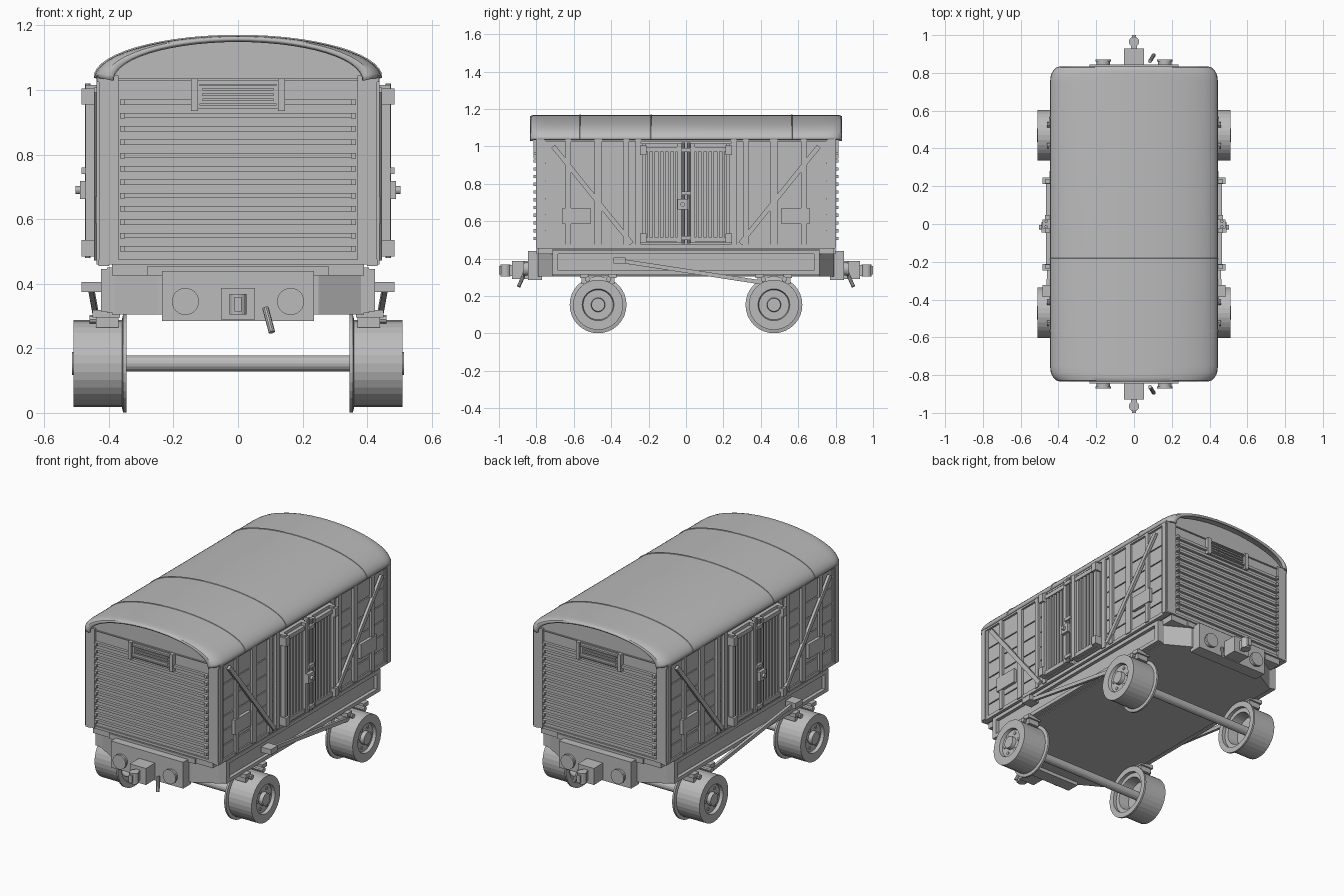
import bpy, bmesh, math
from mathutils import Vector, Matrix

cube = bpy.data.objects.get("Cube")
if cube:
    bpy.data.objects.remove(cube)

grey = bpy.data.materials.new("plain_grey")
grey.use_nodes = True
tone = (0.5, 0.5, 0.5, 1)
grey.diffuse_color = tone
grey.node_tree.nodes["Principled BSDF"].inputs["Base Color"].default_value = tone


def finish(name, bm, mirror="", smooth=False):
    """Turn a bmesh into a named object, mirrored over the given axes."""
    mesh = bpy.data.meshes.new(name)
    bm.to_mesh(mesh)
    bm.free()
    mesh.materials.append(grey)
    obj = bpy.data.objects.new(name, mesh)
    bpy.context.collection.objects.link(obj)
    if mirror:
        mod = obj.modifiers.new("mirror", "MIRROR")
        mod.use_axis = ["x" in mirror, "y" in mirror, False]
        mod.use_mirror_merge = False
    if smooth:
        bpy.ops.object.select_all(action="DESELECT")
        obj.select_set(True)
        bpy.context.view_layer.objects.active = obj
        bpy.ops.object.shade_smooth_by_angle(angle=math.radians(30))
    return obj


def box(bm, x, y, z):
    """Box from (low, high) pairs on each axis."""
    lo, hi = zip(x, y, z)
    mid = [(a + b) / 2 for a, b in zip(lo, hi)]
    size = [b - a for a, b in zip(lo, hi)]
    bmesh.ops.create_cube(bm, size=1, matrix=Matrix.Translation(mid) @ Matrix.Diagonal((*size, 1)))


def around(c, w):
    return (c - w / 2, c + w / 2)


def span(p, q):
    """Frame at the middle of p-q with its z axis along the line."""
    p, q = Vector(p), Vector(q)
    d = q - p
    return Matrix.Translation((p + q) / 2) @ d.to_track_quat("Z", "X").to_matrix().to_4x4(), d.length


def rod(bm, p, q, r, sides=16):
    m, length = span(p, q)
    bmesh.ops.create_cone(bm, cap_ends=True, segments=sides, radius1=r, radius2=r, depth=length, matrix=m)


def brace(bm, p, q, width, thick):
    """Flat bar running in the side plane, thin along x."""
    m, length = span(p, q)
    # work out which local axis is closest to x
    along_x = abs(m.col[0].x) > abs(m.col[1].x)
    size = (thick, width, length, 1) if along_x else (width, thick, length, 1)
    bmesh.ops.create_cube(bm, size=1, matrix=m @ Matrix.Diagonal(size))


def prism(bm, points, offset):
    """Extrude a flat polygon by an offset vector."""
    face = bm.faces.new([bm.verts.new(p) for p in points])
    new = bmesh.ops.extrude_face_region(bm, geom=[face])["geom"]
    bmesh.ops.translate(bm, verts=[v for v in new if isinstance(v, bmesh.types.BMVert)], vec=offset)
    bmesh.ops.recalc_face_normals(bm, faces=bm.faces)


def roof_arc(y, sx=1, drop=0, steps=28):
    return [(0.445 * sx * math.cos(math.pi * i / steps), y,
             1.037 - drop + 0.131 * math.sin(math.pi * i / steps)) for i in range(steps + 1)]


def loft(bm, arcs):
    rings = [[bm.verts.new(p) for p in arc] for arc in arcs]
    for a, b in zip(rings, rings[1:]):
        for j in range(len(a) - 1):
            bm.faces.new((a[j], b[j], b[j + 1], a[j + 1]))


# Roof shell with rounded corners
corner = [(-0.835, 0.875, 0.008), (-0.828, 0.925, 0.003), (-0.81, 0.965, 0), (-0.785, 0.99, 0), (-0.75, 1, 0)]
rings = corner + [(-y, s, d) for y, s, d in reversed(corner)]
bm = bmesh.new()
loft(bm, [roof_arc(*r) for r in rings])
roof = finish("roof", bm, smooth=True)
shell = roof.modifiers.new("thickness", "SOLIDIFY")
shell.thickness, shell.offset = 0.014, -1

# Roof seams
bm = bmesh.new()
for y in (-0.565, -0.185, 0.565):
    loft(bm, [roof_arc(y - 0.004), roof_arc(y - 0.003, 1.004, -0.003),
              roof_arc(y + 0.003, 1.004, -0.003), roof_arc(y + 0.004)])
finish("roof_seams", bm, smooth=True)

# Body with arched gables
bm = bmesh.new()
arch = roof_arc(-0.79, 0.935, 0.018)
prism(bm, [(0.416, -0.79, 0.46)] + arch + [(-0.416, -0.79, 0.46)], (0, 1.58, 0))
finish("body", bm)

# Side planks, separated by narrow gaps
bm = bmesh.new()
levels = [0.465, 0.55, 0.635, 0.72, 0.815, 0.91, 1.035]
for low, high in zip(levels, levels[1:]):
    box(bm, (0.41, 0.424), (0.24, 0.77), (low + 0.003, high - 0.003))
finish("side_planks", bm, "xy")

# Corner posts, side posts and rails
bm = bmesh.new()
box(bm, (0.37, 0.43), (0.75, 0.802), (0.46, 1.045))
box(bm, (0.39, 0.438), (0.765, 0.795), (0.46, 1.04))
for y, w in ((0.63, 0.028), (0.47, 0.04), (0.32, 0.028), (0.255, 0.03)):
    box(bm, (0.41, 0.438), around(y, w), (0.465, 1.04))
box(bm, (0.4, 0.432), (0, 0.8), (0.455, 0.475))
box(bm, (0.4, 0.436), (0, 0.8), (1.025, 1.045))
finish("side_frame", bm, "xy")

bm = bmesh.new()
brace(bm, (0.438, 0.71, 1), (0.438, 0.29, 0.48), 0.025, 0.016)
finish("diagonal_braces", bm, "xy")

bm = bmesh.new()
box(bm, (0.42, 0.442), (0.51, 0.66), (0.585, 0.67))
finish("side_plates", bm, "xy")

# Doors: frame, upright slats and hinge corners
bm = bmesh.new()
box(bm, (0.41, 0.445), (0.015, 0.24), (0.485, 1.015))
for y in (0.036, 0.225):
    box(bm, (0.42, 0.472), around(y, 0.022), (0.485, 1.015))
for z in (0.5, 0.985):
    box(bm, (0.42, 0.466), (0.03, 0.235), around(z, 0.024))
for i in range(6):
    box(bm, (0.43, 0.46), around(0.06 + i * 0.028, 0.014), (0.5, 0.985))
for z in (0.51, 0.98):
    box(bm, (0.44, 0.485), around(0.228, 0.034), around(z, 0.05))
finish("doors", bm, "xy")

# Door lock bars and latch
bm = bmesh.new()
for y in (-0.014, 0.014):
    rod(bm, (0.465, y, 0.48), (0.465, y, 1.02), 0.009, 10)
for z in (0.51, 0.75, 0.98):
    box(bm, (0.44, 0.484), around(0, 0.05), around(z, 0.02))
box(bm, (0.44, 0.49), around(-0.018, 0.055), around(0.69, 0.055))
rod(bm, (0.48, -0.018, 0.69), (0.504, -0.018, 0.69), 0.012)
finish("door_latch", bm, "x")

# End wall louvres with end blocks
bm = bmesh.new()
for i in range(12):
    z = 0.508 + i * 0.0413
    box(bm, (-0.35, 0.35), (0.78, 0.806), around(z, 0.016))
    for x in (-0.358, 0.358):
        box(bm, around(x, 0.016), (0.78, 0.815), around(z, 0.017))
box(bm, (-0.37, 0.37), (0.78, 0.796), (1.03, 1.036))
box(bm, (-0.37, 0.37), (0.78, 0.8), (0.46, 0.475))
finish("end_louvres", bm, "y")

# Vent on each gable
bm = bmesh.new()
for x in (-0.135, 0.135):
    box(bm, around(x, 0.022), (0.78, 0.815), (0.935, 1.035))
box(bm, (-0.13, 0.13), (0.78, 0.802), (0.943, 1.03))
for z in (0.955, 1.016):
    box(bm, (-0.12, 0.12), (0.78, 0.814), around(z, 0.006))
for i in range(3):
    box(bm, (-0.11, 0.11), (0.78, 0.811), around(0.97 + i * 0.016, 0.008))
finish("gable_vent", bm, "y")

# Underframe with cut corners
bm = bmesh.new()
quarter = [(0.39, 0.71), (0.25, 0.79)]
outline = quarter + [(-x, y) for x, y in reversed(quarter)]
outline += [(-x, -y) for x, y in outline]
prism(bm, [(x, y, 0.305) for x, y in outline], (0, 0, 0.12))
box(bm, (-0.39, 0.39), (-0.79, 0.79), (0.425, 0.462))
finish("underframe", bm)

# Side beams with raised edges
bm = bmesh.new()
box(bm, (0.37, 0.405), (-0.715, 0.715), (0.31, 0.45))
for z in (0.325, 0.435):
    box(bm, (0.38, 0.425), (-0.715, 0.715), around(z, 0.022))
for y in (-0.7, 0.7):
    box(bm, (0.38, 0.425), around(y, 0.03), (0.315, 0.445))
finish("side_beams", bm, "x")

# End beams, buffers and couplers
bm = bmesh.new()
box(bm, (-0.235, 0.235), (0.77, 0.845), (0.285, 0.44))
box(bm, (-0.28, 0.28), (0.77, 0.8), (0.425, 0.455))
finish("end_beams", bm, "y")

bm = bmesh.new()
rod(bm, (0.163, 0.84, 0.345), (0.163, 0.862, 0.345), 0.036, 24)
rod(bm, (0.163, 0.86, 0.345), (0.163, 0.872, 0.345), 0.042, 24)
finish("buffers", bm, "xy")

bm = bmesh.new()
box(bm, (-0.052, 0.052), (0.84, 0.93), (0.29, 0.387))
box(bm, around(0, 0.03), (0.92, 0.97), around(0.337, 0.06))
rod(bm, (0, 0.965, 0.305), (0, 0.965, 0.368), 0.027)
box(bm, around(0, 0.022), (0.96, 1), around(0.337, 0.045))
finish("couplers", bm, "y")

bm = bmesh.new()
rod(bm, (0.085, 0.862, 0.325), (0.105, 0.895, 0.25), 0.01, 10)
finish("brake_hoses", bm, "y")

# Wheels: turned profile of (x, radius) pairs
bm = bmesh.new()
profile = [(0.43, 0), (0.43, 0.09), (0.366, 0.095), (0.366, 0.12), (0.345, 0.12), (0.345, 0.152),
           (0.356, 0.152), (0.36, 0.134), (0.51, 0.134), (0.51, 0.085), (0.492, 0.08),
           (0.492, 0.038), (0.514, 0.035), (0.514, 0)]
verts = [bm.verts.new((x, 0, r)) for x, r in profile]
edges = [bm.edges.new(pair) for pair in zip(verts, verts[1:])]
bmesh.ops.spin(bm, geom=verts + edges, cent=(0, 0, 0), axis=(1, 0, 0), angle=math.tau, steps=32)
bmesh.ops.remove_doubles(bm, verts=bm.verts, dist=0.0001)
bmesh.ops.recalc_face_normals(bm, faces=bm.faces)
for i in range(6):
    a = math.tau * i / 6
    y, z = 0.059 * math.cos(a), 0.059 * math.sin(a)
    rod(bm, (0.48, y, z), (0.497, y, z), 0.009, 10)
rod(bm, (0, 0, 0), (0.45, 0, 0), 0.025)
bmesh.ops.translate(bm, verts=bm.verts, vec=(0, 0.47, 0.153))
finish("wheels_and_axles", bm, "xy")

# Suspension clamps above the wheels
bm = bmesh.new()
for side in (-1, 1):
    y = 0.47 + side * 0.075
    box(bm, (0.365, 0.45), around(y, 0.045), (0.295, 0.318))
    box(bm, (0.37, 0.44), around(y, 0.026), (0.265, 0.3))
    rod(bm, (0.38, y - side * 0.02, 0.29), (0.46, y - side * 0.02, 0.29), 0.014, 10)
finish("suspension_clamps", bm, "xy")

# Brake levers along both sides
bm = bmesh.new()
box(bm, (0.42, 0.485), around(-0.355, 0.065), around(0.39, 0.032))
brace(bm, (0.455, -0.33, 0.385), (0.435, 0.39, 0.275), 0.022, 0.016)
finish("brake_levers", bm, "x")
